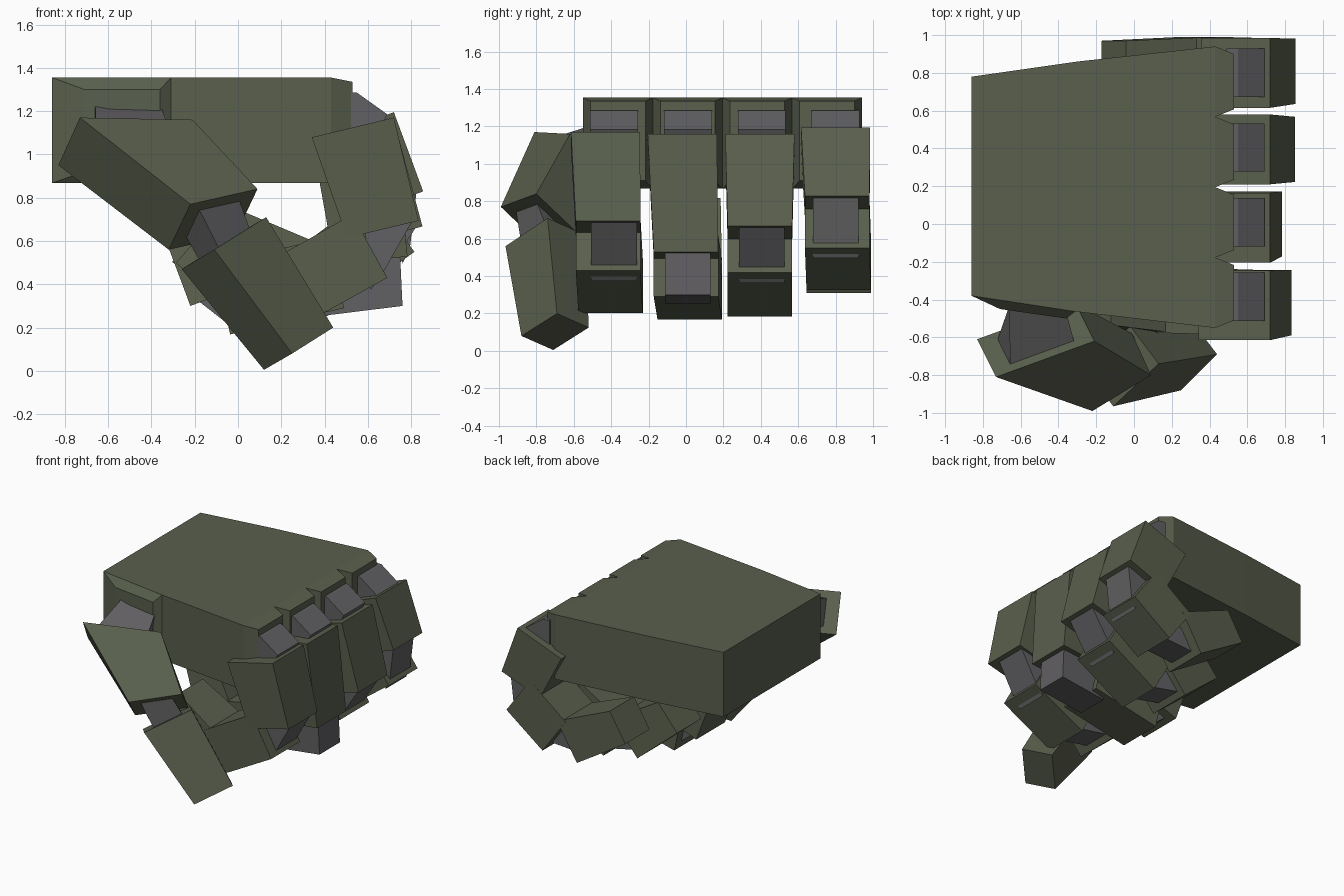
import bpy, bmesh, math
from mathutils import Vector

if "Cube" in bpy.data.objects:
    bpy.data.objects.remove(bpy.data.objects["Cube"])


def material(name, rgb):
    m = bpy.data.materials.new(name)
    m.diffuse_color = (*rgb, 1)
    m.use_nodes = True
    m.node_tree.nodes["Principled BSDF"].inputs["Base Color"].default_value = m.diffuse_color
    return m


green = material("olive_armor", (0.100, 0.115, 0.074))
grey = material("joint_grey", (0.120, 0.116, 0.122))


def loft(name, ring_a, ring_b, mat):
    """Closed solid between two rings with the same number of corners."""
    bm = bmesh.new()
    a = [bm.verts.new(p) for p in ring_a]
    b = [bm.verts.new(p) for p in ring_b]
    bm.faces.new(a)
    bm.faces.new(b[::-1])
    for i in range(len(a)):
        j = (i + 1) % len(a)
        bm.faces.new((a[i], b[i], b[j], a[j]))
    bmesh.ops.recalc_face_normals(bm, faces=bm.faces)
    me = bpy.data.meshes.new(name)
    bm.to_mesh(me)
    bm.free()
    me.materials.append(mat)
    bpy.context.collection.objects.link(bpy.data.objects.new(name, me))


def upright(p, q, z0, z1):
    """Upright rectangle over the ground line p to q."""
    return [(*p, z0), (*q, z0), (*q, z1), (*p, z1)]


def parallelogram(p, q, s):
    """Four corners, with q between p and s."""
    p, q, s = Vector(p), Vector(q), Vector(s)
    return [p, q, s, p + s - q]


def shrink(ring, k):
    c = sum(ring, Vector()) / len(ring)
    return [c + (p - c) * k for p in ring]


def direction(deg):
    return Vector((math.cos(math.radians(deg)), math.sin(math.radians(deg))))


def at(p, y):
    return (p[0], y, p[1])


def prism_y(name, side, y, half, mat):
    """Side outline in x, z extruded across y."""
    loft(name, [at(p, y - half) for p in side], [at(p, y + half) for p in side], mat)


# Palm slab, slightly bowed on its two long sides
BOTTOM, TOP = .867, 1.355
outline = [(-.86, -.38), (-.30, -.465), (.43, -.55), (.43, .94), (-.30, .86), (-.86, .78)]
loft("palm", [(x, y, BOTTOM) for x, y in outline],
     [(x, y, TOP) for x, y in outline], green)

# Chamfered finger sockets on the palm edge
for i in range(4):
    y0 = -.55 + .3725 * i
    y1 = y0 + .3725
    loft(f"finger_socket_{i + 1}", upright((.43, y0), (.43, y1), BOTTOM, TOP),
         upright((.53, y0 + .04), (.53, y1 - .04), .91, 1.335), green)

# Chamfered thumb socket on the front of the palm
loft("thumb_socket", upright((-.86, -.38), (-.31, -.463), BOTTOM, TOP),
     upright((-.71, -.45), (-.36, -.50), .92, 1.30), green)

PARTS = ("base", "middle", "tip")
DEPTHS = ((.39, .34), (.335, .33), (.32, .25))
WIDTHS = (.37, .345, .345, .29, .24)


def finger(n, centre, drift, segments, knuckle=None):
    """Curled finger; each segment is outer start x, z, angle and length."""
    corners = []
    for k, (x, z, angle, length) in enumerate(segments):
        inward = direction(angle - 90)
        a = Vector((x, z))
        c = a + direction(angle) * length
        b, d = a + inward * DEPTHS[k][0], c + inward * DEPTHS[k][1]
        corners.append((a, b, c, d))
        rings = []
        for j, outer, inner in ((k, a, b), (k + 1, c, d)):
            y, h = centre + drift * j / 3, WIDTHS[j] / 2
            rings.append([at(outer, y - h), at(outer, y + h),
                          at(inner, y + h), at(inner, y - h)])
        loft(f"finger_{n}_{PARTS[k]}", *rings, green)

    # Joints between palm, base, middle and tip
    base, mid, tip = corners
    y = -.385 + .395 * (n - 1)
    prism_y(f"finger_{n}_root_joint",
            [(.49, 1.29), (.55, 1.285), (.69, 1.185), (.59, .98), (.49, .93)],
            y, .128, grey)
    bend = Vector(knuckle) if knuckle else mid[0].lerp(mid[1], .1)
    under = mid[0].lerp(mid[2], .2) - (mid[1] - mid[0]) * .036
    prism_y(f"finger_{n}_middle_joint",
            [base[2].lerp(base[3], .1), bend, under,
             mid[0].lerp(mid[1], .6), base[2].lerp(base[3], .75)], y, .122, grey)
    prism_y(f"finger_{n}_tip_joint",
            [mid[2].lerp(mid[3], .15), tip[0].lerp(tip[1], .15),
             tip[0].lerp(tip[1], .7), mid[2].lerp(mid[3], .7)], y + .01, .105, grey)


finger(1, -.43, .04, [(.72, 1.17, -76.5, .49), (.69, .43, -151, .47), (0, .25, 139, .38)])
finger(2, -.02, .06, [(.72, 1.16, -84.3, .635), (.49, .29, -167, .54), (-.22, .30, 110.5, .46)],
       knuckle=(.76, .30))
finger(3, .395, 0, [(.72, 1.16, -75, .51), (.70, .42, -150, .47), (.01, .24, 140, .41)])
finger(4, .80, .025, [(.72, 1.195, -69.7, .39), (.815, .55, -144, .38), (.22, .31, 148.5, .46)])

# Thumb segments
base_start = parallelogram((-.73, -.81, 1.17), (-.21, -.62, 1.16), (-.31, -.42, .94))
base_end = parallelogram((-.22, -.99, .77), (.09, -.80, .84), (-.01, -.58, .63))
tip_start = parallelogram((-.11, -.965, .56), (.13, -.74, .71), (-.02, -.54, .62))
tip_end = parallelogram((.25, -.88, .08), (.44, -.69, .20), (.31, -.52, .125))
loft("thumb_base", base_start, base_end, green)
loft("thumb_tip", tip_start, tip_end, green)

# Thumb joints
loft("thumb_root_joint", upright((-.66, -.43), (-.36, -.46), 1.23, .96),
     shrink(base_start, .65), grey)
loft("thumb_tip_joint", shrink(base_end, .6), shrink(tip_start, .6), grey)
